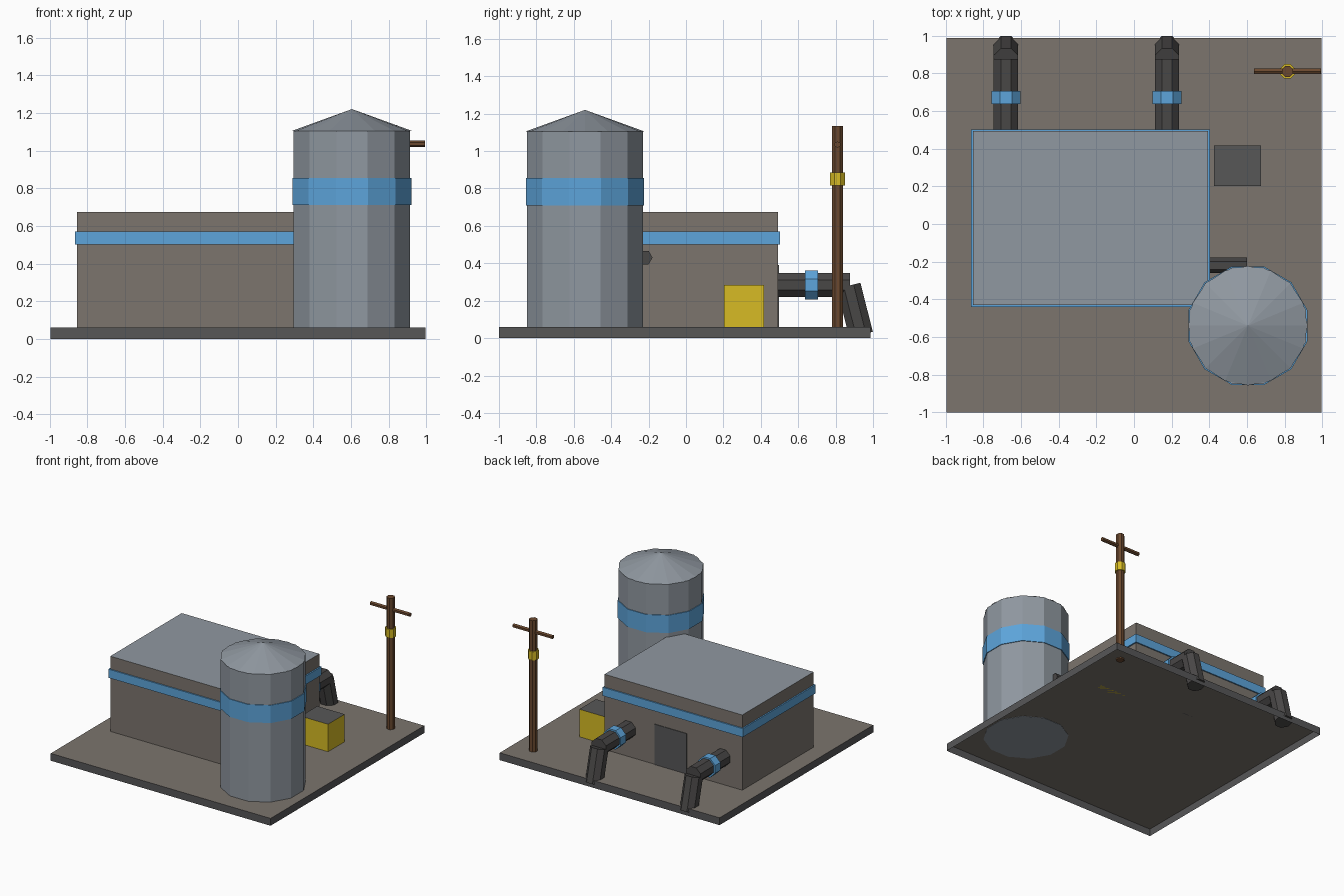
import bpy, bmesh, math
from mathutils import Vector, Matrix

old = bpy.data.objects.get("Cube")
if old:
    bpy.data.objects.remove(old, do_unlink=True)


def material(name, r, g, b):
    m = bpy.data.materials.new(name)
    m.use_nodes = True
    m.diffuse_color = (r, g, b, 1)
    m.node_tree.nodes["Principled BSDF"].inputs["Base Color"].default_value = (r, g, b, 1)
    return m


TAUPE = material("taupe concrete", 0.2, 0.178, 0.155)
STEEL = material("pale steel", 0.28, 0.315, 0.355)
BLUE = material("blue paint", 0.11, 0.375, 0.71)
GREY = material("dark grey", 0.095, 0.095, 0.097)
PIPE = material("charcoal pipe", 0.066, 0.063, 0.062)
WOOD = material("brown wood", 0.145, 0.066, 0.028)
YELLOW = material("yellow paint", 0.68, 0.5, 0.018)


def finish(name, bm, mat, top=None, open_bottom=False):
    """Turn a bmesh into a flat shaded object, with an optional top colour."""
    bm.normal_update()
    if top:
        for f in bm.faces:
            f.material_index = int(f.normal.z > 0.9)
    if open_bottom:
        down = [f for f in bm.faces if f.normal.z < -0.9]
        bmesh.ops.delete(bm, geom=down, context='FACES')
    mesh = bpy.data.meshes.new(name)
    bm.to_mesh(mesh)
    bm.free()
    for m in (mat, top):
        if m:
            mesh.materials.append(m)
    obj = bpy.data.objects.new(name, mesh)
    bpy.context.collection.objects.link(obj)
    return obj


def box(name, low, high, mat, top=None, open_bottom=False):
    low, high = Vector(low), Vector(high)
    bm = bmesh.new()
    bmesh.ops.create_cube(bm, size=1)
    bmesh.ops.scale(bm, vec=high - low, verts=bm.verts)
    bmesh.ops.translate(bm, vec=(low + high) / 2, verts=bm.verts)
    return finish(name, bm, mat, top, open_bottom)


def rod(name, start, end, radius, sides, mat, turn=0.0, tip=None):
    """Prism or cone from start to end; turn rotates it about its own axis."""
    start, end = Vector(start), Vector(end)
    axis = end - start
    bm = bmesh.new()
    bmesh.ops.create_cone(bm, cap_ends=True, segments=sides, radius1=radius,
                          radius2=radius if tip is None else tip, depth=axis.length)
    place = (Matrix.Translation((start + end) / 2)
             @ axis.to_track_quat('Z', 'Y').to_matrix().to_4x4()
             @ Matrix.Rotation(turn, 4, 'Z'))
    bmesh.ops.transform(bm, matrix=place, verts=bm.verts)
    return finish(name, bm, mat)


GROUND = 0.06

# Ground slab, hollow underneath
box("ground_slab", (-0.995, -1, 0), (0.995, 0.987, GROUND), GREY, TAUPE, True)

# Main building with its painted band and back door
box("building", (-0.855, -0.43, GROUND), (0.392, 0.493, 0.675), TAUPE, STEEL, True)
box("building_band", (-0.866, -0.44, 0.5), (0.403, 0.503, 0.57), BLUE)
box("back_door", (-0.355, 0.49, GROUND), (-0.065, 0.498, 0.39), GREY)

# Storage silo
SX, SY = 0.605, -0.54
HALF = math.pi / 12
rod("silo_body", (SX, SY, GROUND - 0.002), (SX, SY, 1.105), 0.32, 12, STEEL, HALF)
rod("silo_band", (SX, SY, 0.71), (SX, SY, 0.855), 0.326, 12, BLUE, HALF)
rod("silo_roof", (SX, SY, 1.105), (SX, SY, 1.22), 0.317, 16, STEEL, 0, 0)
rod("silo_feed_pipe", (0.38, -0.22, 0.43), (0.6, -0.22, 0.43), 0.041, 6, PIPE, math.pi / 6)

# Two outlet pipes at the back, each bending down over the slab edge
EIGHTH = math.pi / 8
for side, x in (("right", -0.68), ("left", 0.175)):
    rod(side + "_outlet_pipe", (x, 0.48, 0.284), (x, 0.877, 0.284), 0.07, 8, PIPE, EIGHTH)
    rod(side + "_outlet_spout", (x, 0.87, 0.28), (x, 0.936, 0.018), 0.07, 8, PIPE, EIGHTH)
    rod(side + "_outlet_ring", (x, 0.637, 0.284), (x, 0.705, 0.284), 0.084, 8, BLUE, EIGHTH)

# Utility box with a grey lid
box("utility_box", (0.425, 0.203, GROUND), (0.673, 0.418, 0.285), YELLOW, GREY)

# Wooden pole with cross arm and collar
PX, PY = 0.815, 0.81
rod("pole", (PX, PY, 0.05), (PX, PY, 1.135), 0.032, 8, WOOD, EIGHTH)
rod("pole_collar", (PX, PY, 0.815), (PX, PY, 0.885), 0.042, 8, YELLOW, EIGHTH)
rod("pole_cross_arm", (0.637, PY, 1.035), (0.993, PY, 1.035), 0.017, 6, WOOD)
